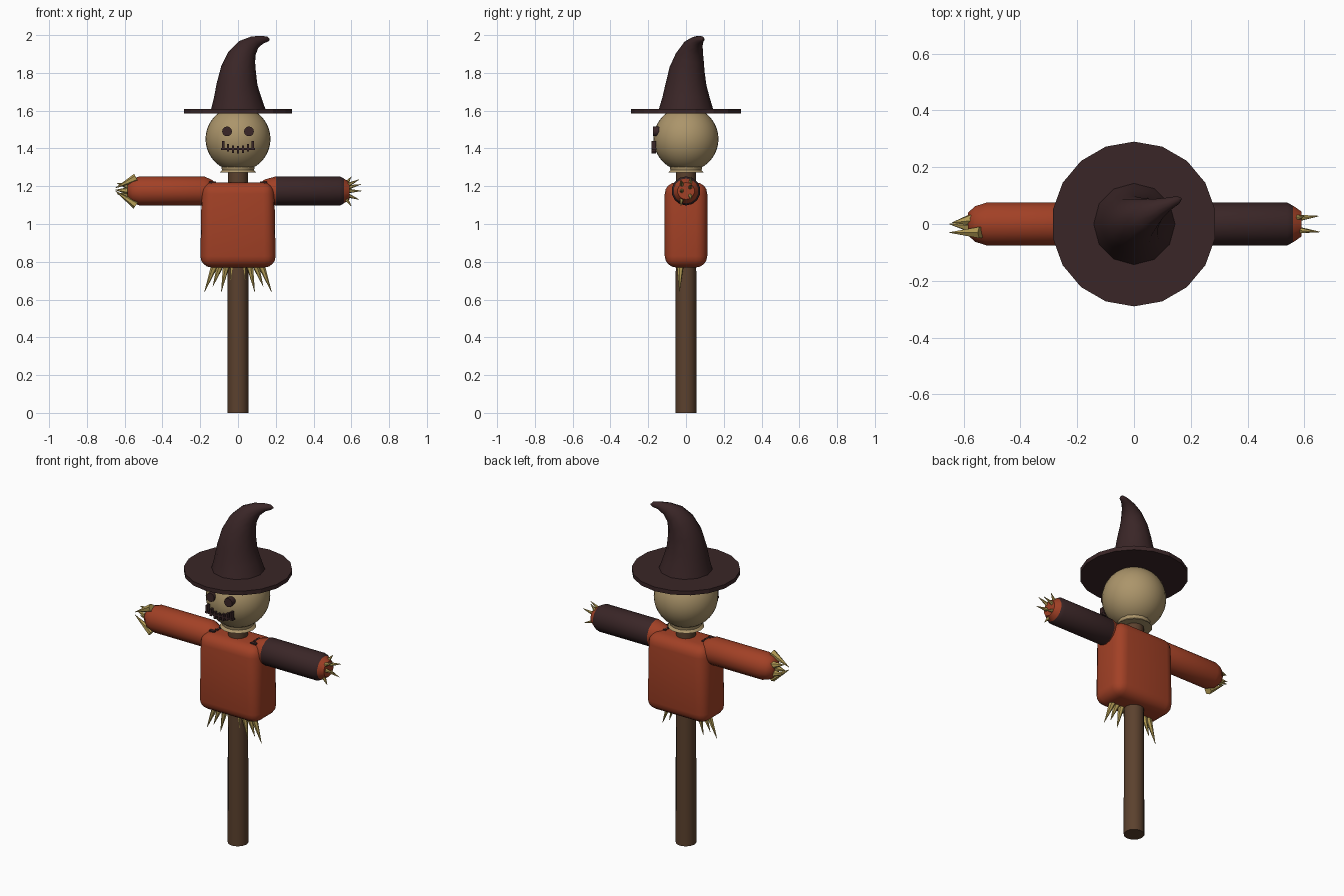
import bpy, bmesh, math
from mathutils import Vector

old = bpy.data.objects.get("Cube")
if old:
    bpy.data.objects.remove(old, do_unlink=True)


def material(name, rgb):
    m = bpy.data.materials.new(name)
    m.use_nodes = True
    m.diffuse_color = (*rgb, 1)
    m.node_tree.nodes["Principled BSDF"].inputs["Base Color"].default_value = (*rgb, 1)
    return m


DARK = material("dark cloth", (0.042, 0.019, 0.02))
ORANGE = material("orange cloth", (0.36, 0.052, 0.019))
SACK = material("sack cloth", (0.41, 0.3, 0.145))
STRAW = material("straw", (0.45, 0.33, 0.09))
WOOD = material("wood", (0.105, 0.053, 0.027))


def finish(name, bm, mats, angle=None):
    bmesh.ops.recalc_face_normals(bm, faces=bm.faces)
    mesh = bpy.data.meshes.new(name)
    bm.to_mesh(mesh)
    bm.free()
    ob = bpy.data.objects.new(name, mesh)
    bpy.context.collection.objects.link(ob)
    for m in mats:
        mesh.materials.append(m)
    if angle:
        bpy.ops.object.select_all(action='DESELECT')
        ob.select_set(True)
        bpy.context.view_layer.objects.active = ob
        bpy.ops.object.shade_smooth_by_angle(angle=math.radians(angle))
    return ob


def loft(bm, path, sides):
    """Skin round rings along a path of (point, radius) pairs."""
    pts = [Vector(p) for p, r in path]
    rings = []
    for i, (p, r) in enumerate(path):
        tangent = pts[min(i + 1, len(pts) - 1)] - pts[max(i - 1, 0)]
        turn = Vector((0, 0, 1)).rotation_difference(tangent)
        angles = [math.tau * k / sides for k in range(sides)]
        rings.append([bm.verts.new(pts[i] + turn @ Vector((r * math.cos(a), r * math.sin(a), 0)))
                      for a in angles])
    for a, b in zip(rings, rings[1:]):
        for k in range(sides):
            j = (k + 1) % sides
            bm.faces.new((a[k], a[j], b[j], b[k]))
    bm.faces.new(rings[0])
    bm.faces.new(rings[-1])


def tube(name, path, sides, mat, angle=40):
    bm = bmesh.new()
    loft(bm, path, sides)
    return finish(name, bm, [mat], angle)


def straws(name, spikes, radius):
    bm = bmesh.new()
    for base, tip in spikes:
        loft(bm, [(base, radius), (tip, 0.001)], 6)
    return finish(name, bm, [STRAW])


def box(bm, centre, size):
    for v in bmesh.ops.create_cube(bm, size=1)["verts"]:
        v.co = Vector(centre) + Vector(a * b for a, b in zip(v.co, size))


# Post and torso
tube("post", [((0, 0, 0), 0.056), ((0, 0, 1.3), 0.053)], 12, WOOD)

bm = bmesh.new()
box(bm, (0, 0, 0.995), (0.4, 0.225, 0.45))
for v in bm.verts:
    if v.co.z > 1:
        v.co.x *= 0.96
bmesh.ops.bevel(bm, geom=bm.edges[:], offset=0.06, segments=4, profile=0.5, affect='EDGES')
finish("torso", bm, [ORANGE], 60)

# Sleeves: plain one on the right, dark one with orange ends on the left
tube("right_sleeve", [((-0.1, 0, 1.175), 0.03), ((-0.14, 0, 1.175), 0.06), ((-0.18, 0, 1.175), 0.077),
                      ((-0.52, 0, 1.175), 0.077), ((-0.56, 0, 1.175), 0.064),
                      ((-0.585, 0, 1.175), 0.04)], 14, ORANGE, 50)

bm = bmesh.new()
loft(bm, [((0.1, 0, 1.175), 0.03), ((0.14, 0, 1.175), 0.06), ((0.2, 0, 1.175), 0.077),
          ((0.54, 0, 1.175), 0.077), ((0.56, 0, 1.175), 0.066), ((0.59, 0, 1.175), 0.045)], 14)
for f in bm.faces:
    f.material_index = int(0.2 < f.calc_center_median().x < 0.555)
finish("left_sleeve", bm, [ORANGE, DARK], 50)

# Ragged dark patches hanging over both shoulders
bm = bmesh.new()
for side in (-1, 1):
    for y in (-0.045, -0.015, 0.015):
        box(bm, (side * 0.135, y, 1.222), (0.035, 0.018, 0.008))
finish("shoulder_patches", bm, [DARK])

# Head, gathered neck of the sack
bm = bmesh.new()
bmesh.ops.create_uvsphere(bm, u_segments=32, v_segments=20, radius=0.172)
bmesh.ops.translate(bm, verts=bm.verts, vec=(0, 0, 1.45))
finish("head", bm, [SACK], 60)
tube("sack_frill", [((0, 0, 1.272), 0.098), ((0, 0, 1.285), 0.085), ((0, 0, 1.31), 0.09)], 14, SACK)

# Face: button eyes and a stitched mouth
for side, label in ((-1, "right"), (1, "left")):
    tube(label + "_eye", [((side * 0.058, -0.14, 1.49), 0.026),
                          ((side * 0.058, -0.175, 1.49), 0.026)], 14, DARK)
bm = bmesh.new()
box(bm, (0, -0.168, 1.397), (0.18, 0.022, 0.01))
for k in range(-3, 4):
    x = k * 0.026
    box(bm, (x, -0.17, 1.392 + 0.25 * (x / 0.08) ** 2 * 0.12), (0.011, 0.024, 0.04))
finish("stitched_mouth", bm, [DARK])

# Hat: flat brim and crooked crown
bm = bmesh.new()
bmesh.ops.create_cone(bm, cap_ends=True, segments=18, radius1=0.29, radius2=0.29, depth=0.024)
bmesh.ops.translate(bm, verts=bm.verts, vec=(0, 0, 1.598))
finish("hat_brim", bm, [DARK])
tube("hat_crown", [((0, 0, 1.6), 0.146), ((-0.003, 0, 1.67), 0.125), ((-0.005, 0, 1.74), 0.108),
                   ((0.003, 0.006, 1.82), 0.093), ((0.02, 0.02, 1.885), 0.076),
                   ((0.048, 0.035, 1.93), 0.058), ((0.085, 0.055, 1.96), 0.037),
                   ((0.125, 0.073, 1.975), 0.022), ((0.155, 0.085, 1.978), 0.014),
                   ((0.167, 0.09, 1.976), 0.003)], 12, DARK, 50)

# Straw under the torso, fanned out along the front hem
hem = []
for x, length in ((0.12, 0.13), (0.09, 0.1), (0.06, 0.13), (0.025, 0.09)):
    for side in (-1, 1):
        hem.append(((side * x, -0.03, 0.79), (side * x * 1.48, -0.035, 0.77 - length)))
straws("hem_straw", hem, 0.02)

# Straw hands
straws("right_hand_straw", [((-0.54, -0.03, 1.245), (-0.65, -0.03, 1.19)),
                            ((-0.54, -0.03, 1.1), (-0.65, -0.03, 1.175)),
                            ((-0.57, 0.015, 1.2), (-0.64, 0.005, 1.215)),
                            ((-0.57, 0.01, 1.15), (-0.64, 0.005, 1.16)),
                            ((-0.57, -0.01, 1.175), (-0.65, 0, 1.18))], 0.023)
straws("left_hand_straw", [((0.565, 0.02 * (-1) ** k, 1.175 + 0.4 * dz),
                            (tip, 0.028 * (-1) ** k, 1.175 + dz))
                           for k, (tip, dz) in enumerate(((0.6, 0.075), (0.64, 0.06), (0.65, 0.035),
                                                          (0.655, 0), (0.64, -0.045), (0.6, -0.08)))],
       0.015)
